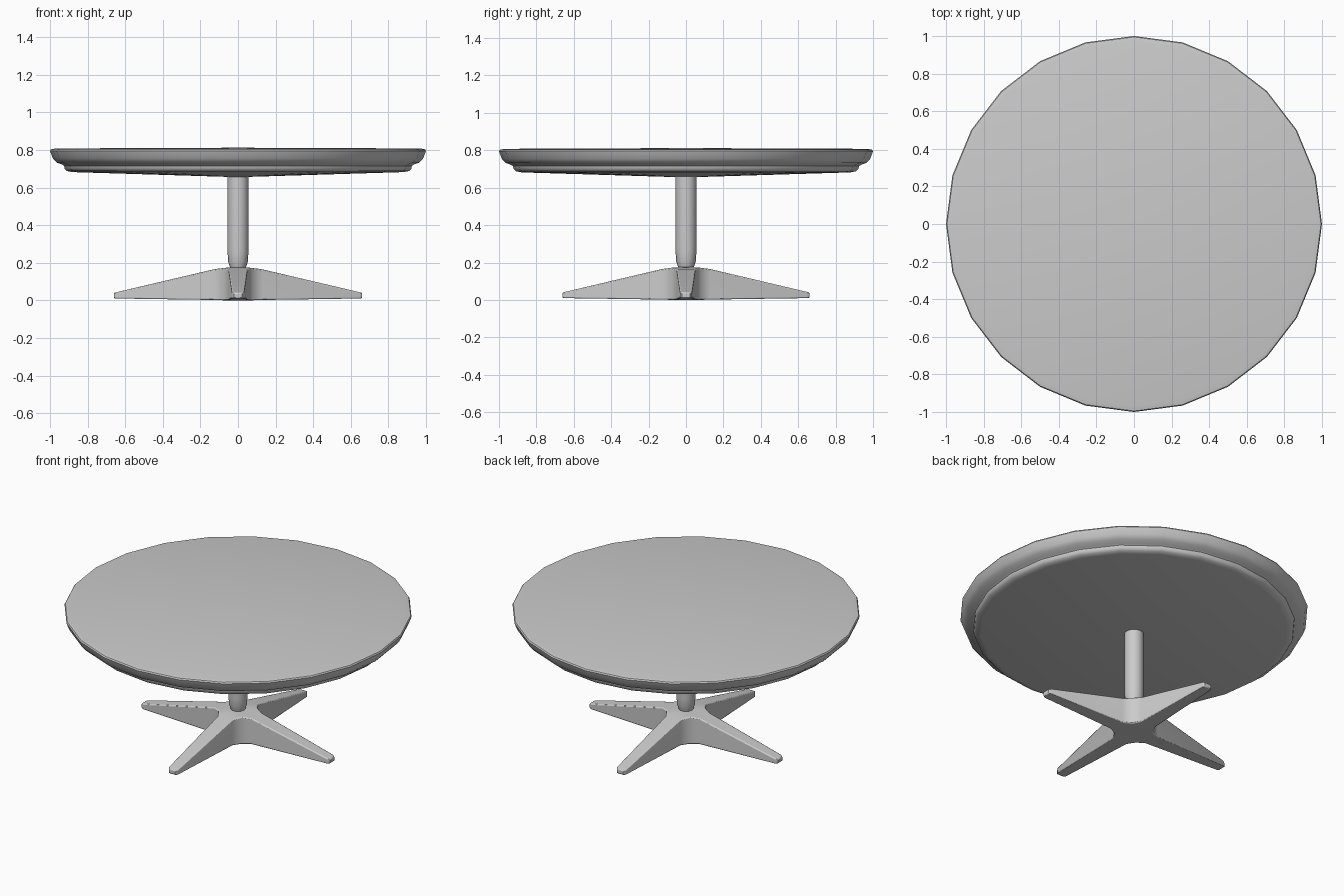
import bpy, bmesh, math

cube = bpy.data.objects.get("Cube")
if cube:
    bpy.data.objects.remove(cube)

grey = bpy.data.materials.new("plain_grey")
grey.use_nodes = True
colour = (0.6, 0.6, 0.6, 1)
grey.diffuse_color = colour
grey.node_tree.nodes["Principled BSDF"].inputs["Base Color"].default_value = colour


def finish(name, bm, angle):
    bmesh.ops.recalc_face_normals(bm, faces=bm.faces)
    mesh = bpy.data.meshes.new(name)
    bm.to_mesh(mesh)
    bm.free()
    mesh.materials.append(grey)
    obj = bpy.data.objects.new(name, mesh)
    bpy.context.collection.objects.link(obj)
    bpy.ops.object.select_all(action='DESELECT')
    obj.select_set(True)
    bpy.context.view_layer.objects.active = obj
    bpy.ops.object.shade_smooth_by_angle(angle=math.radians(angle))
    return obj


def lathe(name, profile, sides):
    bm = bmesh.new()
    verts = [bm.verts.new((r, 0, z)) for r, z in profile]
    edges = [bm.edges.new(pair) for pair in zip(verts, verts[1:])]
    bmesh.ops.spin(bm, geom=verts + edges, axis=(0, 0, 1), cent=(0, 0, 0),
                   angle=math.tau, steps=sides)
    bmesh.ops.remove_doubles(bm, verts=bm.verts, dist=0.0005)
    return finish(name, bm, 35)


# Round top with a rolled edge and a stepped underside
lathe("table_top", [(0, 0.812), (0.97, 0.808), (0.995, 0.803), (1, 0.795),
                    (0.985, 0.755), (0.965, 0.733), (0.935, 0.722),
                    (0.925, 0.715), (0.922, 0.7), (0.91, 0.688),
                    (0.88, 0.682), (0, 0.655)], 24)

# Column, narrowed where it meets the base
lathe("column", [(0, 0.67), (0.056, 0.67), (0.056, 0.26),
                 (0.052, 0.205), (0.042, 0.175), (0, 0.165)], 16)

# Four-legged base: one leg outline turned around the centre
stations = [(0.13, 0.051), (0.645, 0.033), (0.66, 0.022)]
corner = 0.08


def height(r):
    return 0.172 - 0.132 * max(0, r - 0.1) / 0.56


def turned(x, y, quarter):
    for _ in range(quarter):
        x, y = -y, x
    return x, y


bm = bmesh.new()
for is_top in (True, False):
    hub = []
    for q in range(4):
        rows = []
        for r, w in stations:
            z = height(r) if is_top else 0.01 * r / 0.66
            rows.append([bm.verts.new((*turned(r, side * w, q), z)) for side in (-1, 1)])
        for a, b in zip(rows, rows[1:]):
            bm.faces.new((a[0], b[0], b[1], a[1]))
        z = height(corner) if is_top else 0
        hub += rows[0] + [bm.verts.new((*turned(corner, corner, q), z))]
    centre = bm.verts.new((0, 0, 0.178 if is_top else 0))
    for a, b in zip(hub, hub[1:] + hub[:1]):
        bm.faces.new((a, b, centre))

# Side walls join the two outlines
bm.verts.index_update()
half = len(bm.verts) // 2
bm.verts.ensure_lookup_table()
rim = [e for e in bm.edges if e.is_boundary and e.verts[0].index < half]
for e in rim:
    a, b = (v.index for v in e.verts)
    bm.faces.new([bm.verts[i] for i in (a, b, b + half, a + half)])
base = finish("base", bm, 35)
bevel = base.modifiers.new("soft_edges", 'BEVEL')
bevel.width = 0.006
bevel.segments = 2
bevel.limit_method = 'ANGLE'
bevel.angle_limit = math.radians(60)
